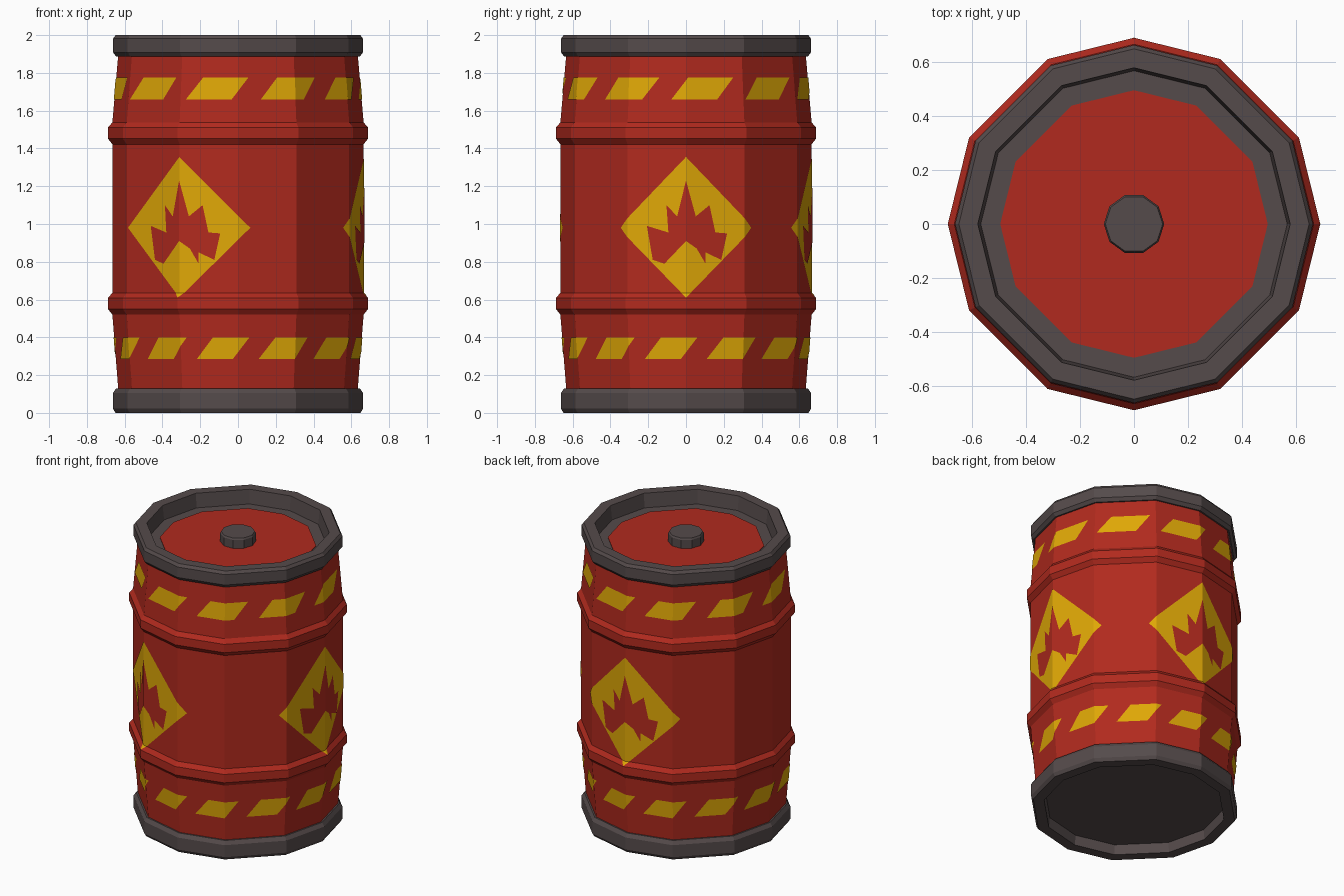
import bpy, bmesh, math
from mathutils import Vector

cube = bpy.data.objects.get("Cube")
if cube:
    bpy.data.objects.remove(cube, do_unlink=True)


def material(name, rgb):
    m = bpy.data.materials.new(name)
    m.use_nodes = True
    m.diffuse_color = (*rgb, 1)
    bsdf = m.node_tree.nodes["Principled BSDF"]
    bsdf.inputs["Base Color"].default_value = (*rgb, 1)
    bsdf.inputs["Roughness"].default_value = 0.8
    return m


RED = material("barrel red", (0.44, 0.023, 0.013))
YELLOW = material("warning yellow", (0.74, 0.39, 0.002))
GREY = material("rim grey", (0.09, 0.07, 0.07))

# Twelve slightly uneven corner directions, repeated every quarter turn
CORNERS = [90 * q + a for q in range(4) for a in (0, 27.7, 62.3)]


def direction(deg):
    return Vector((math.cos(math.radians(deg)), math.sin(math.radians(deg)), 0))


def facet_point(deg):
    """Point on the unit twelve-sided outline at an angle."""
    deg %= 360
    ring = CORNERS + [360]
    for a, b in zip(ring, ring[1:]):
        if a <= deg <= b:
            return direction(a).lerp(direction(b), (deg - a) / (b - a))


def finish(name, bm, mat):
    mesh = bpy.data.meshes.new(name)
    bm.to_mesh(mesh)
    bm.free()
    mesh.materials.append(mat)
    obj = bpy.data.objects.new(name, mesh)
    bpy.context.collection.objects.link(obj)


def lathe(name, profile, mat, angles=CORNERS, closed=False, cap=True):
    """Sweep (radius, height) points around z."""
    bm = bmesh.new()
    rings = [[bm.verts.new(direction(a) * r + Vector((0, 0, z))) for a in angles]
             for r, z in profile]
    pairs = list(zip(rings, rings[1:]))
    if closed:
        pairs.append((rings[-1], rings[0]))
    n = len(angles)
    for low, high in pairs:
        for i in range(n):
            j = (i + 1) % n
            bm.faces.new((low[i], low[j], high[j], high[i]))
    if cap and not closed:
        bm.faces.new(rings[0][::-1])
        bm.faces.new(rings[-1])
    bmesh.ops.recalc_face_normals(bm, faces=bm.faces)
    finish(name, bm, mat)


# Barrel wall with two raised hoops
HOOP = [(0.665, -0.058), (0.689, -0.028), (0.689, 0.03), (0.665, 0.058)]
WALL = [(0.632, 0.1)]
for height in (0.578, 1.48):
    WALL += [(r, height + dz) for r, dz in HOOP]
WALL.append((0.632, 1.92))
lathe("barrel_body", WALL, RED, cap=False)

# Thick rims, each a closed ring with a slightly sloped inner wall
RIM = [(0.578, 0), (0.648, 0), (0.662, 0.022), (0.662, 0.105),
       (0.645, 0.13), (0.565, 0.13)]
lathe("bottom_rim", RIM, GREY, closed=True)
lathe("top_rim", [(r, 2 - z * 0.87) for r, z in RIM], GREY, closed=True)

# Recessed ends, painted panel and cap
lathe("bottom_plate", [(0.6, 0.068), (0.6, 0.09)], GREY)
lathe("lid", [(0.6, 1.89), (0.6, 1.903)], GREY)
lathe("lid_panel", [(0.495, 1.901), (0.495, 1.907)], RED)
lathe("lid_cap", [(0.112, 1.89), (0.112, 1.965), (0.106, 1.976)], GREY,
      angles=[36 * i for i in range(10)])


def wall_radius(z):
    for (r0, z0), (r1, z1) in zip(WALL, WALL[1:]):
        if z0 <= z <= z1:
            return r0 + (r1 - r0) * (z - z0) / (z1 - z0)


def decal(name, outlines, mat, lift):
    """Wrap flat (angle, height) outlines onto the faceted wall."""
    bm = bmesh.new()
    for pts in outlines:
        bm.faces.new([bm.verts.new((u, 0, z)) for u, z in pts])
    bmesh.ops.triangulate(bm, faces=bm.faces[:])
    cuts = [((a + turn, 0, 0), (1, 0, 0)) for a in CORNERS for turn in (-360, 0, 360)]
    cuts += [((0, 0, z), (0, 0, 1)) for _, z in WALL]
    for co, normal in cuts:
        bmesh.ops.bisect_plane(bm, geom=bm.verts[:] + bm.edges[:] + bm.faces[:],
                               dist=1e-5, plane_co=co, plane_no=normal)
    for v in bm.verts:
        u, z = v.co.x, v.co.z
        p = facet_point(u) * (wall_radius(z) + lift)
        v.co = (p.x, p.y, z)
    finish(name, bm, mat)


# Slanted hazard stripes
def stripes(name, count, start, length, z0, z1):
    slant = 8
    outlines = []
    for i in range(count):
        u = start + i * 360 / count
        outlines.append([(u, z0), (u + length - slant, z0),
                         (u + length, z1), (u + slant, z1)])
    decal(name, outlines, YELLOW, 0.003)


stripes("upper_stripes", 10, -79, 30, 1.66, 1.775)
stripes("lower_stripes", 12, -80, 25.5, 0.285, 0.4)

# Warning diamonds with a flame shape
FLAME = [(0, 1.23), (-.045, 1.04), (-.10, 1.10), (-.09, .955), (-.20, .99),
         (-.14, .89), (-.17, .81), (-.10, .85), (-.11, .79), (-.055, .87),
         (0, .91), (.055, .87), (.10, .79), (.10, .85), (.18, .81),
         (.14, .89), (.21, .95), (.095, .96), (.12, 1.10), (.05, 1.04)]
for label, mid, half in (("front", -117.7, 33.5), ("side", 0, 32), ("back", 90, 32)):
    decal(label + "_diamond", [[(mid - half, .98), (mid, .61), (mid + half, .98),
                                (mid, 1.355)]], YELLOW, 0.003)
    decal(label + "_flame", [[(mid + 92 * u, z) for u, z in FLAME]], RED, 0.006)
